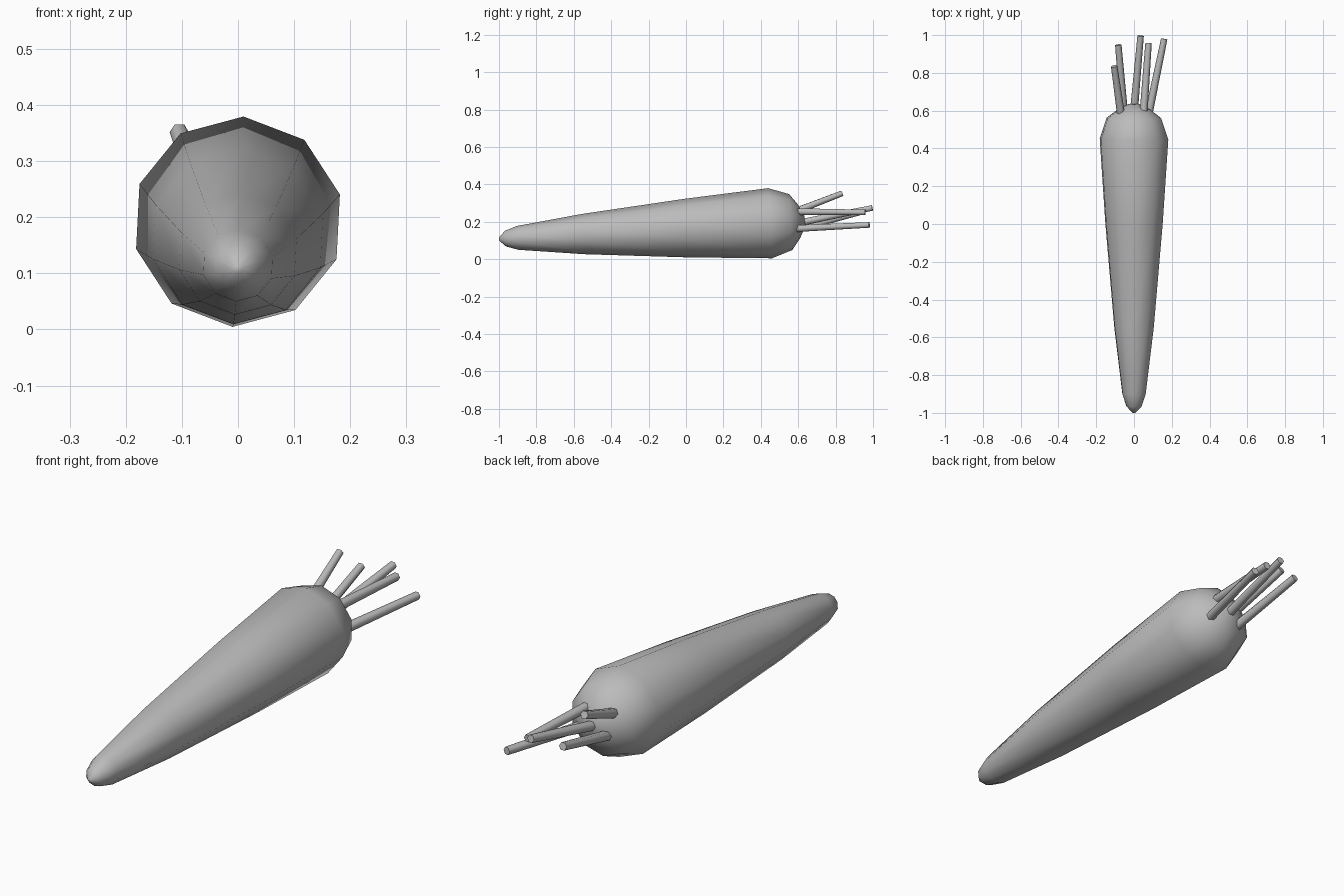
import bpy, bmesh, math
from mathutils import Matrix, Vector

cube = bpy.data.objects.get("Cube")
if cube:
    bpy.data.objects.remove(cube, do_unlink=True)

grey = bpy.data.materials.new("plain grey")
grey.use_nodes = True
colour = (0.5, 0.5, 0.5, 1)
grey.diffuse_color = colour
grey.node_tree.nodes["Principled BSDF"].inputs["Base Color"].default_value = colour


def finish(name, bm, angle):
    """Turn a bmesh into a smooth-shaded object."""
    bmesh.ops.recalc_face_normals(bm, faces=bm.faces)
    mesh = bpy.data.meshes.new(name)
    bm.to_mesh(mesh)
    bm.free()
    mesh.materials.append(grey)
    obj = bpy.data.objects.new(name, mesh)
    bpy.context.collection.objects.link(obj)
    bpy.ops.object.select_all(action='DESELECT')
    obj.select_set(True)
    bpy.context.view_layer.objects.active = obj
    bpy.ops.object.shade_smooth_by_angle(angle=math.radians(angle))
    return obj


def loft(name, rings, tilt, sides, turn, angle):
    """Skin round rings (centre, radius) that face along tilt."""
    bm = bmesh.new()
    basis = tilt.to_track_quat('Z', 'Y').to_matrix()
    loops = []
    for centre, radius in rings:
        loop = []
        for i in range(sides):
            a = turn + math.tau * i / sides
            offset = basis @ Vector((math.cos(a), math.sin(a), 0)) * radius
            loop.append(bm.verts.new(Vector(centre) + offset))
        loops.append(loop)
    for low, high in zip(loops, loops[1:]):
        for i in range(sides):
            j = (i + 1) % sides
            bm.faces.new((low[i], low[j], high[j], high[i]))
    bm.faces.new(loops[0])
    bm.faces.new(loops[-1])
    bmesh.ops.remove_doubles(bm, verts=bm.verts, dist=0.001)
    return finish(name, bm, angle)


# Tapered ten-sided root, its axis rising gently toward the crown
slope = 0.058
profile = [(-1.0, 0.008), (-0.965, 0.042), (-0.9, 0.064), (-0.55, 0.108),
           (0.0, 0.157), (0.45, 0.188), (0.56, 0.15), (0.605, 0.09), (0.635, 0.03)]
rings = [((0, y, 0.166 + slope * y), r) for y, r in profile]
loft("root", rings, Vector((0, 1, slope)), 10, math.radians(93), 80)

# Cut stalks fanning out of the crown: base and tip of each
stalks = [((-0.07, 0.59, 0.257), (-0.105, 0.835, 0.352)),
          ((-0.053, 0.59, 0.16), (-0.083, 0.948, 0.255)),
          ((0.0, 0.6, 0.193), (0.035, 0.996, 0.274)),
          ((0.05, 0.58, 0.254), (0.077, 0.958, 0.25)),
          ((0.077, 0.58, 0.163), (0.16, 0.98, 0.183))]
for n, (base, tip) in enumerate(stalks, 1):
    loft(f"stalk_{n}", [(base, 0.021), (tip, 0.017)],
         Vector(tip) - Vector(base), 6, 0, 65)
